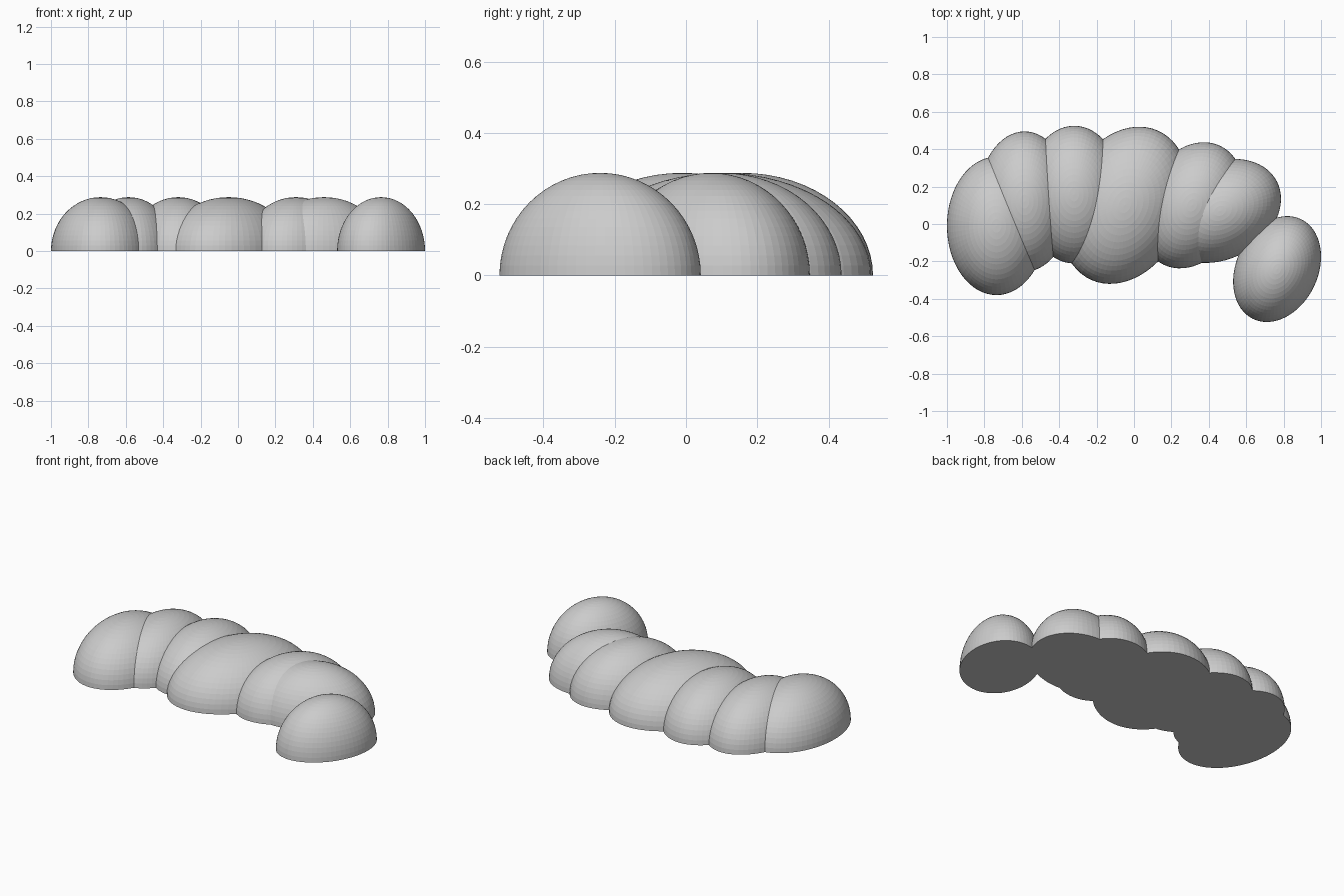
import bpy, bmesh, math
from mathutils import Matrix, Vector

if "Cube" in bpy.data.objects:
    bpy.data.objects.remove(bpy.data.objects["Cube"])

HEIGHT = 0.288

# name, centre x, centre y, half width in x, half width in y, skew (covariance of x and y)
LOBES = [
    ("lobe_left_end", -0.735, -0.01, 0.265, 0.37, 0.0),
    ("lobe_second", -0.585, 0.12, 0.25, 0.375, 0.0),
    ("lobe_third", -0.32, 0.157, 0.262, 0.368, 0.0),
    ("lobe_middle", -0.05, 0.10, 0.344, 0.42, 0.0326),
    ("lobe_fifth", 0.31, 0.10, 0.28, 0.337, 0.0216),
    ("lobe_sixth", 0.46, 0.07, 0.326, 0.278, 0.021),
    ("lobe_right_end", 0.765, -0.241, 0.235, 0.283, 0.0156),
]


def half_ellipsoid(name, cx, cy, hx, hy, skew):
    # Principal radii and turn of the tilted footprint ellipse
    mean, diff = (hx * hx + hy * hy) / 2, (hx * hx - hy * hy) / 2
    spread = math.hypot(diff, skew)
    angle = 0.5 * math.atan2(2 * skew, 2 * diff)
    r1, r2 = math.sqrt(mean + spread), math.sqrt(mean - spread)

    bm = bmesh.new()
    bmesh.ops.create_uvsphere(bm, u_segments=64, v_segments=32, radius=1)
    # Cut off the lower half and close the flat underside
    bmesh.ops.bisect_plane(bm, geom=bm.verts[:] + bm.edges[:] + bm.faces[:], dist=1e-5,
                           plane_co=(0, 0, 0), plane_no=(0, 0, 1), clear_inner=True)
    rim = [e for e in bm.edges if e.is_boundary]
    bmesh.ops.contextual_create(bm, geom=rim)
    bmesh.ops.transform(bm, verts=bm.verts,
                        matrix=Matrix.Rotation(angle, 4, 'Z') @ Matrix.Diagonal((r1, r2, HEIGHT, 1)))
    bmesh.ops.recalc_face_normals(bm, faces=bm.faces)
    mesh = bpy.data.meshes.new(name)
    bm.to_mesh(mesh)
    bm.free()
    obj = bpy.data.objects.new(name, mesh)
    obj.location = Vector((cx, cy, 0))
    bpy.context.collection.objects.link(obj)


# Row of overlapping domed lobes
for lobe in LOBES:
    half_ellipsoid(*lobe)
